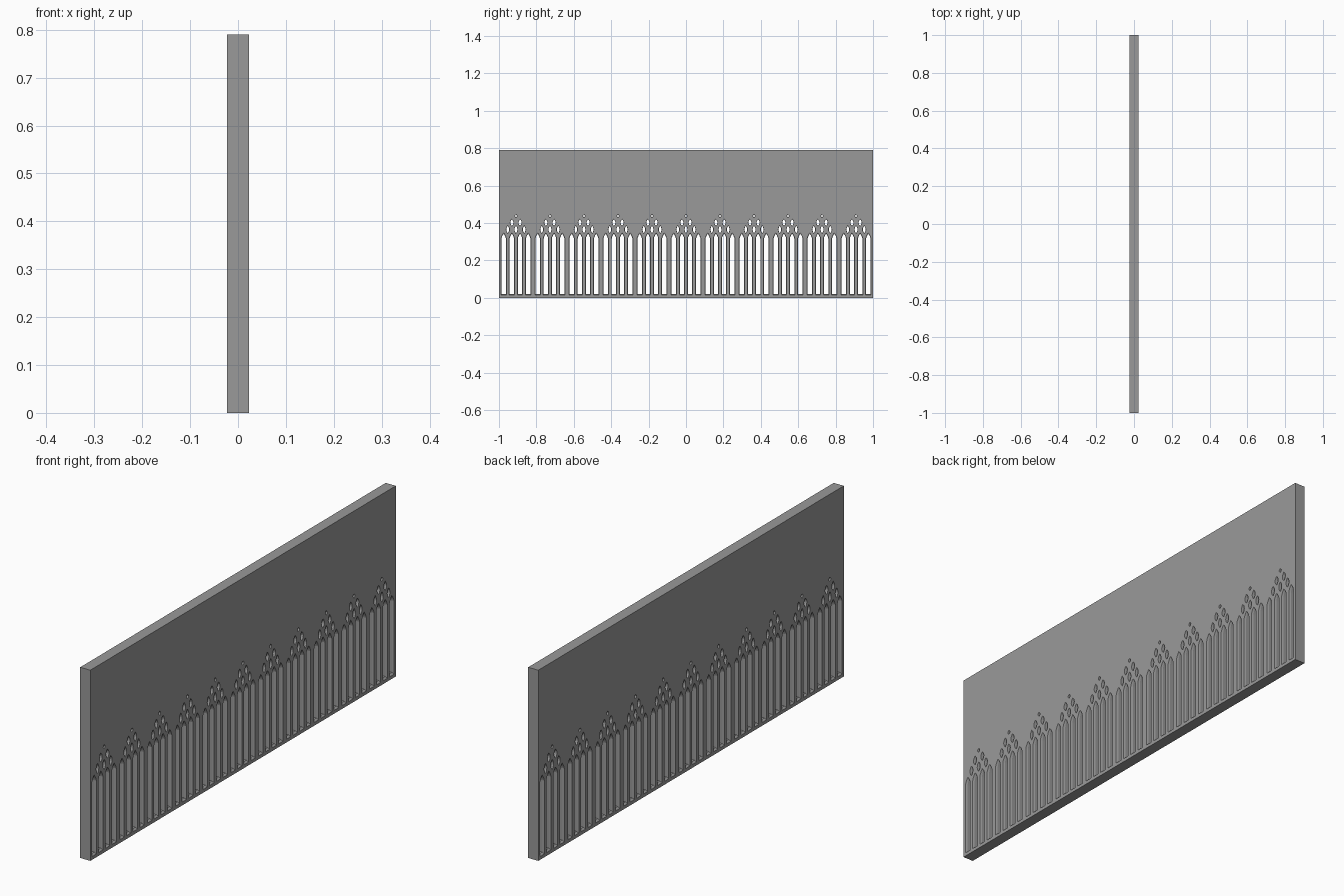
import bpy, bmesh

if "Cube" in bpy.data.objects:
    bpy.data.objects.remove(bpy.data.objects["Cube"])

W, H, T = 2.0, 0.79, 0.023      # length, height, half thickness
BAYS = 11
BAY = W / BAYS
P = 0.0437                      # lancet spacing


def lancet(y, w, z0, spring, tip, n=4):
    """Pointed-arch outline in the y-z plane."""
    h = tip - spring
    side = [(w * (1 - (i / n) ** 2 * 0.55 - i / n * 0.45), spring + h * i / n) for i in range(n)]
    return ([(y - w, z0), (y + w, z0)] + [(y + a, z) for a, z in side] + [(y, tip)]
            + [(y - a, z) for a, z in reversed(side)])


def lens(y, zc, w, h, n=6):
    """Pointed lens outline in the y-z plane."""
    ts = [-1 + 2 * i / n for i in range(n + 1)]
    right = [(y + w * (1 - t * t), zc + h * t) for t in ts]
    left = [(y - w * (1 - t * t), zc + h * t) for t in reversed(ts[1:-1])]
    return right + left


def loft(bm, small, big):
    """Through-cutter: wide at both faces, narrow in the middle."""
    rings = [[bm.verts.new((x, y, z)) for y, z in prof]
             for x, prof in ((-T - 0.001, big), (-0.015, small), (0.015, small), (T + 0.001, big))]
    n = len(small)
    for a, b in zip(rings, rings[1:]):
        for i in range(n):
            bm.faces.new((a[i], a[(i + 1) % n], b[(i + 1) % n], b[i]))
    bm.faces.new(rings[0][::-1])
    bm.faces.new(rings[-1])


def make_object(name, bm):
    bmesh.ops.recalc_face_normals(bm, faces=bm.faces)
    me = bpy.data.meshes.new(name)
    bm.to_mesh(me)
    bm.free()
    ob = bpy.data.objects.new(name, me)
    bpy.context.collection.objects.link(ob)
    return ob


# dark stone
stone = bpy.data.materials.new("dark_stone")
stone.diffuse_color = (0.32, 0.32, 0.32, 1)
stone.use_nodes = True
stone.node_tree.nodes["Principled BSDF"].inputs["Base Color"].default_value = stone.diffuse_color

# wall slab
bm = bmesh.new()
bmesh.ops.create_cube(bm, size=1)
for v in bm.verts:
    v.co = (v.co.x * 2 * T, v.co.y * W, (v.co.z + 0.5) * H)
panel = make_object("tracery_panel", bm)
panel.data.materials.append(stone)

# openings: four lancets and a pyramid of lens-shaped lights per bay
bm = bmesh.new()
for b in range(BAYS):
    c = (b - (BAYS - 1) / 2) * BAY
    for k in (-1.5, -0.5, 0.5, 1.5):
        loft(bm, lancet(c + k * P, 0.0115, 0.02, 0.318, 0.343),
             lancet(c + k * P, 0.0145, 0.013, 0.318, 0.347))
    for ks, z, w, h in (((-1, 0, 1), 0.365, 0.0075, 0.02),
                        ((-0.5, 0.5), 0.402, 0.008, 0.018),
                        ((0,), 0.438, 0.005, 0.007)):
        for k in ks:
            loft(bm, lens(c + k * P, z, w, h), lens(c + k * P, z, w + 0.0015, h + 0.002))
cutter = make_object("opening_cutter", bm)
cutter.data.materials.append(stone)
cutter.hide_render = True

# cut the openings and drop the cutter
mod = panel.modifiers.new("openings", 'BOOLEAN')
mod.operation = 'DIFFERENCE'
mod.solver = 'EXACT'
mod.object = cutter
bpy.context.view_layer.objects.active = panel
panel.select_set(True)
bpy.ops.object.modifier_apply(modifier=mod.name)
bpy.data.objects.remove(cutter)
